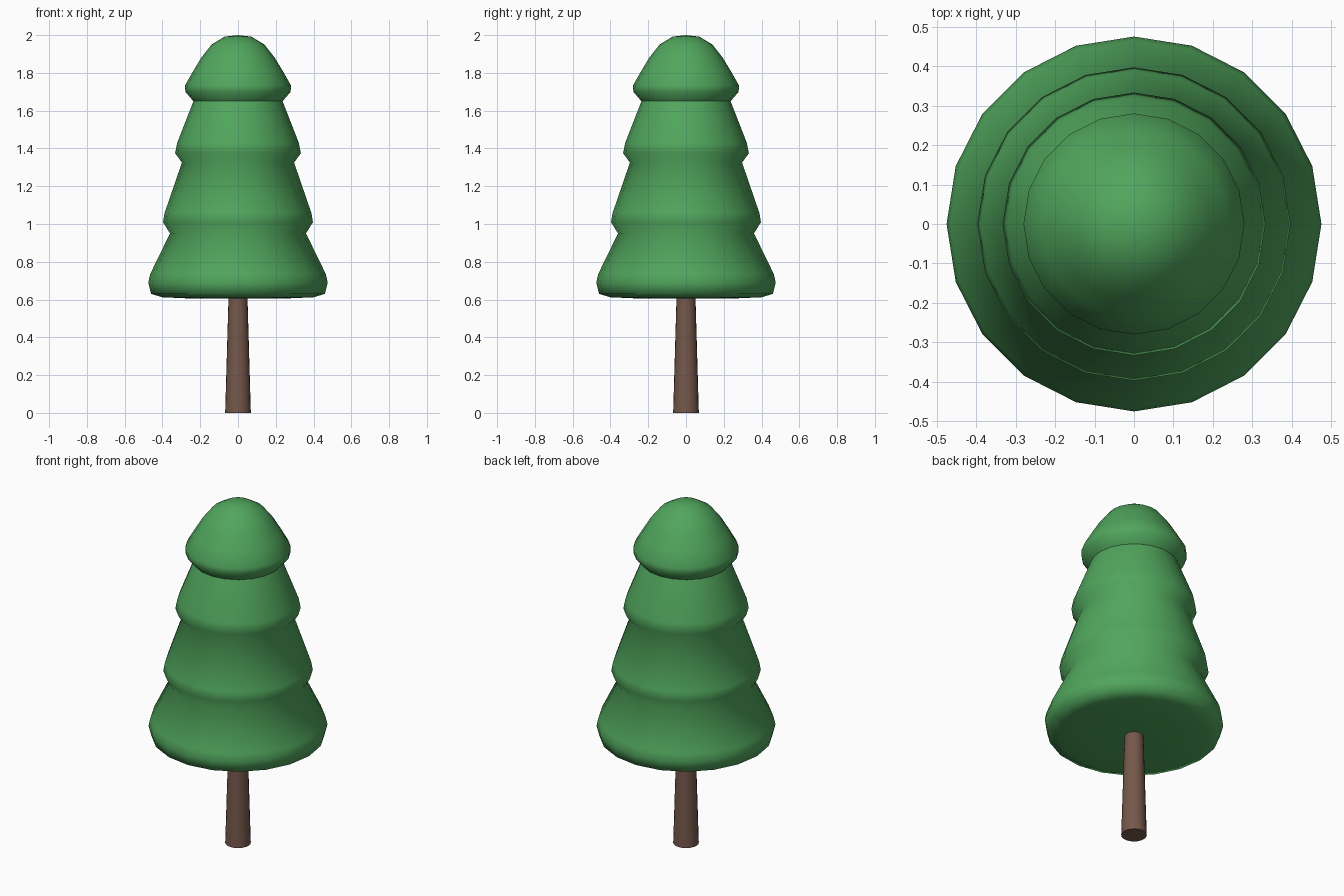
import bpy, bmesh, math

if "Cube" in bpy.data.objects:
    bpy.data.objects.remove(bpy.data.objects["Cube"])


def material(name, rgb):
    m = bpy.data.materials.new(name)
    m.diffuse_color = (*rgb, 1)
    m.use_nodes = True
    m.node_tree.nodes["Principled BSDF"].inputs["Base Color"].default_value = m.diffuse_color
    return m


def lathe(name, profile, mat, sides=20, angle=60):
    """Spin a (radius, z) profile around z; radius 0 makes a pole."""
    bm = bmesh.new()
    rings = []
    for r, z in profile:
        n = sides if r > 0 else 1
        rings.append([bm.verts.new((r * math.cos(2 * math.pi * i / sides),
                                    r * math.sin(2 * math.pi * i / sides), z))
                      for i in range(n)])
    for a, b in zip(rings, rings[1:]):
        for i in range(sides):
            j = (i + 1) % sides
            quad = [a[i % len(a)], a[j % len(a)], b[j % len(b)], b[i % len(b)]]
            bm.faces.new(list(dict.fromkeys(quad)))
    bmesh.ops.recalc_face_normals(bm, faces=bm.faces)
    me = bpy.data.meshes.new(name)
    bm.to_mesh(me)
    bm.free()
    me.materials.append(mat)
    ob = bpy.data.objects.new(name, me)
    bpy.context.collection.objects.link(ob)
    bpy.ops.object.select_all(action='DESELECT')
    ob.select_set(True)
    bpy.context.view_layer.objects.active = ob
    bpy.ops.object.shade_smooth_by_angle(angle=math.radians(angle))
    return ob


green = material("leaf green", (0.082, 0.381, 0.109))
brown = material("bark brown", (0.18, 0.098, 0.07))

# tapered trunk
lathe("trunk", [(0, 0), (0.068, 0), (0.05, 0.62), (0, 0.62)], brown)

# four stacked foliage tiers as one turned body
lathe("foliage", [
    (0, 0.605), (0.235, 0.605), (0.40, 0.612), (0.46, 0.63),
    (0.475, 0.69), (0.465, 0.735), (0.36, 0.95),        # bottom tier
    (0.397, 1.01), (0.388, 1.06), (0.297, 1.325),       # second tier
    (0.333, 1.375), (0.322, 1.43), (0.236, 1.65),       # third tier
    (0.279, 1.70), (0.28, 1.735), (0.237, 1.81),        # top tier
    (0.195, 1.88), (0.14, 1.95), (0.07, 1.992), (0, 2.0),
], green)
